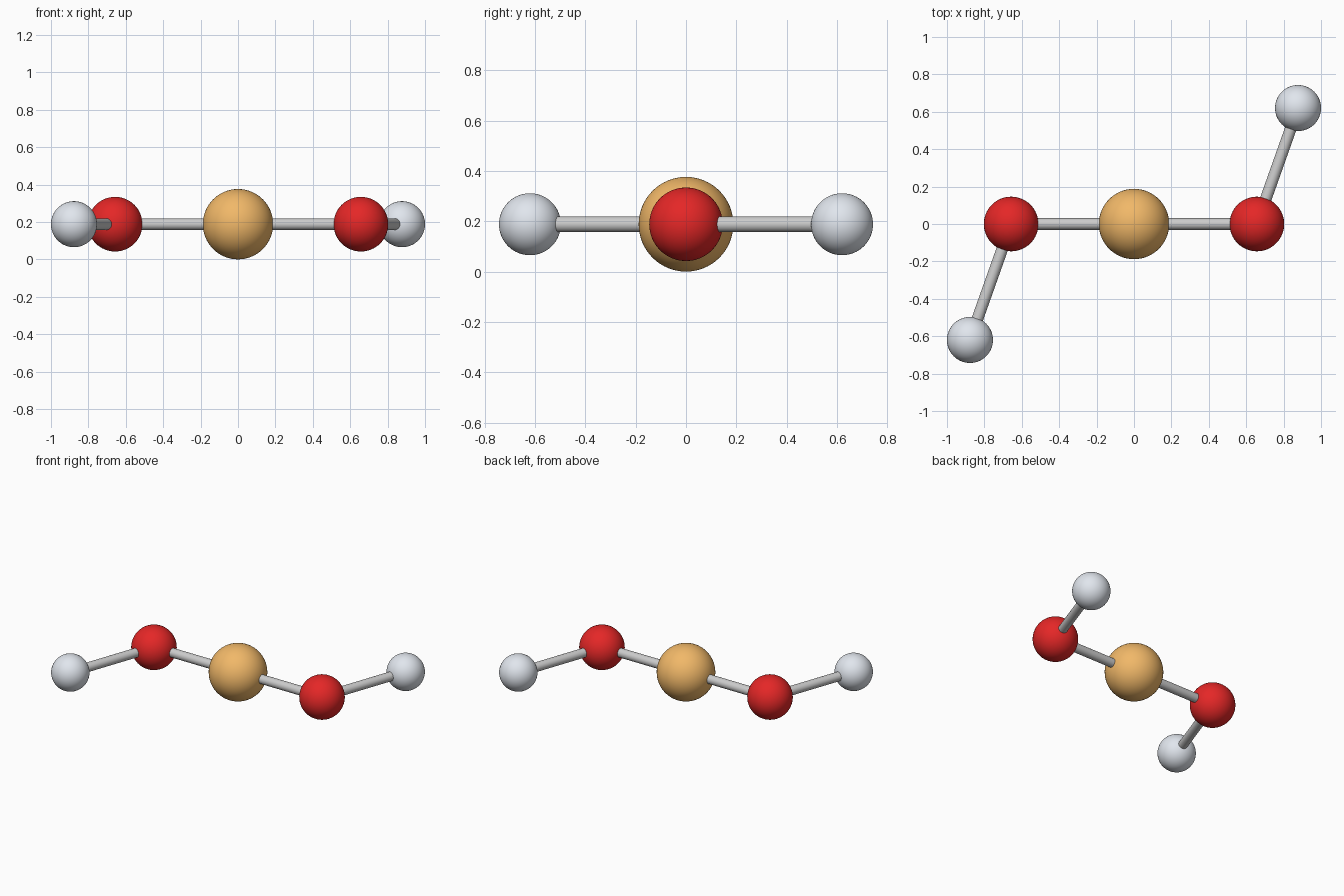
import bpy
from mathutils import Vector

if "Cube" in bpy.data.objects:
    bpy.data.objects.remove(bpy.data.objects["Cube"])

Z = 0.188          # height of the molecule plane
BOND_RADIUS = 0.031


def make_material(name, color):
    mat = bpy.data.materials.new(name)
    mat.diffuse_color = (*color, 1)
    mat.use_nodes = True
    mat.node_tree.nodes["Principled BSDF"].inputs["Base Color"].default_value = mat.diffuse_color
    return mat


def add_atom(name, center, radius, mat):
    bpy.ops.mesh.primitive_uv_sphere_add(segments=64, ring_count=32, radius=radius, location=center)
    obj = bpy.context.object
    obj.name = name
    obj.data.materials.append(mat)
    bpy.ops.object.shade_smooth()


def add_bond(name, start, end):
    axis = end - start
    bpy.ops.mesh.primitive_cylinder_add(vertices=32, radius=BOND_RADIUS, depth=axis.length,
                                        location=(start + end) / 2)
    obj = bpy.context.object
    obj.name = name
    obj.rotation_euler = axis.to_track_quat('Z', 'Y').to_euler()
    bpy.ops.object.shade_smooth_by_angle()


tan = make_material("tan", (0.88, 0.48, 0.14))
red = make_material("red", (0.78, 0.02, 0.02))
white = make_material("pale_grey", (0.75, 0.79, 0.85))

# Central atom
center = Vector((0, 0, Z))
add_atom("central_atom", center, 0.188, tan)

# Two arms, related by a half turn about z
for side, s in (("right", 1), ("left", -1)):
    inner = Vector((s * 0.657, 0, Z))
    outer = Vector((s * 0.877, s * 0.62, Z))
    add_atom(f"{side}_red_atom", inner, 0.146, red)
    add_atom(f"{side}_end_atom", outer, 0.123, white)
    add_bond(f"{side}_inner_bond", center, inner)
    add_bond(f"{side}_outer_bond", inner, outer)
